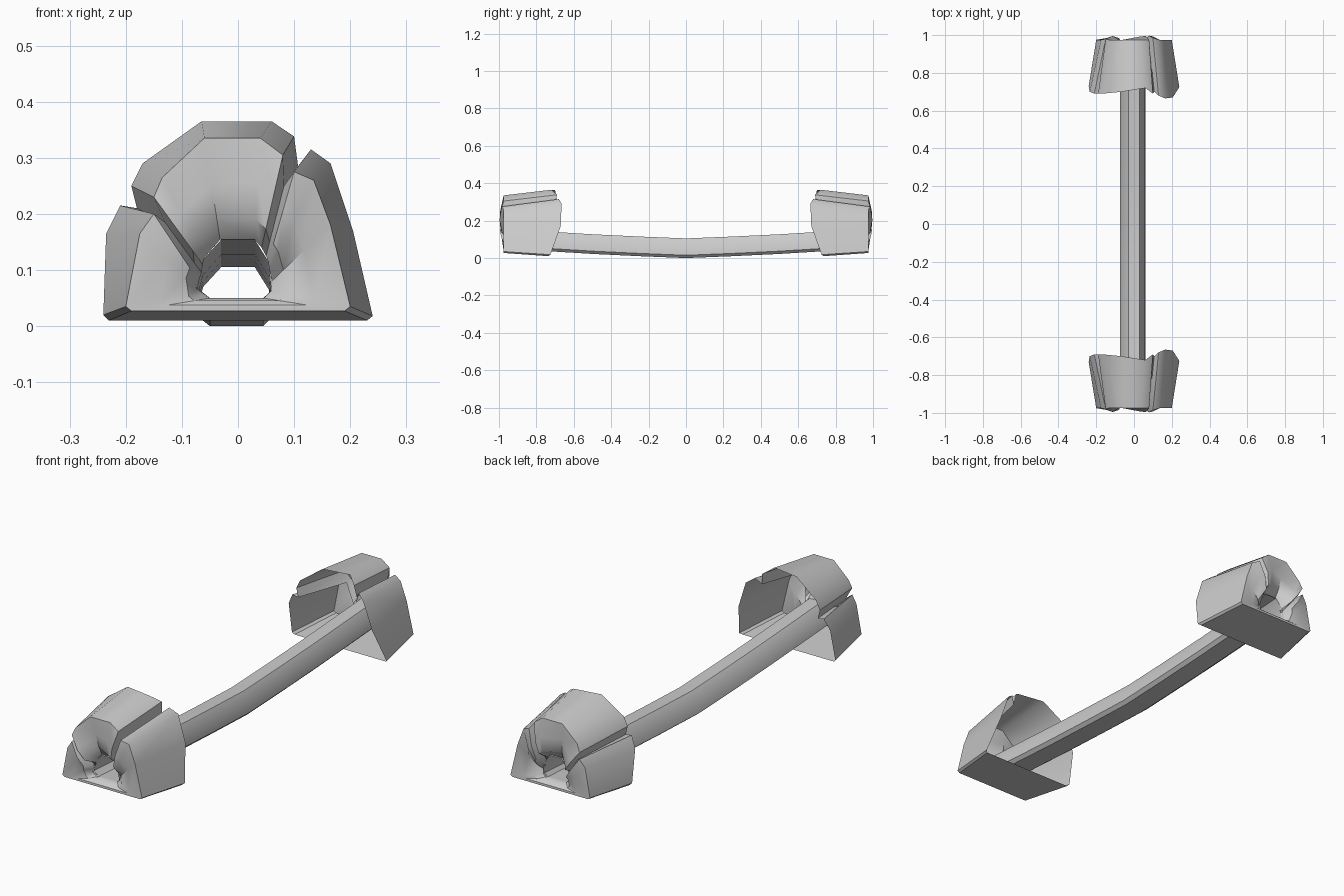
import bpy, math

def make(name, rings, angle):
    n = len(rings[0])
    verts = [p for r in rings for p in r]
    faces = []
    for k in range(len(rings) - 1):
        for i in range(n):
            j = (i + 1) % n
            faces.append((k*n + i, k*n + j, (k+1)*n + j, (k+1)*n + i))
    me = bpy.data.meshes.new(name)
    me.from_pydata(verts, [], faces)
    me.update()
    ob = bpy.data.objects.new(name, me)
    bpy.context.collection.objects.link(ob)
    bpy.ops.object.select_all(action='DESELECT')
    ob.select_set(True)
    bpy.context.view_layer.objects.active = ob
    bpy.ops.object.mode_set(mode='EDIT')
    bpy.ops.mesh.select_all(action='SELECT')
    bpy.ops.mesh.normals_make_consistent(inside=False)
    bpy.ops.object.mode_set(mode='OBJECT')
    bpy.ops.object.shade_smooth_by_angle(angle=math.radians(angle))
    return ob

# Slightly bowed open tube with a flat underside
section = [(-.05, 0), (.045, 0), (.06, .015), (.055, .065), (.03, .105),
           (-.03, .105), (-.062, .07), (-.075, .02)]
tube_path = [(-.94, .049), (-.5, .022), (-.25, .010), (0, 0),
             (.25, .010), (.5, .022), (.94, .049)]
make("wrapper_tube", [[(x, y, z + dz) for x, z in section] for y, dz in tube_path], 35)

# Pleated end: wide open rim (x, y, z), then the narrower gathered edge
rim = [(-.23, -.735, .01), (-.24, -.73, .02), (-.235, -.70, .165), (-.21, -.69, .215),
       (-.18, -.69, .21), (-.19, -.69, .25), (-.17, -.69, .29), (-.065, -.70, .365),
       (.06, -.72, .365), (.10, -.69, .338), (.107, -.70, .285), (.13, -.68, .315),
       (.165, -.665, .29), (.205, -.67, .17), (.24, -.725, .018), (.23, -.735, .01)]
edge = [(-.19, -.975, .027), (-.20, -.975, .035), (-.175, -.975, .165), (-.15, -.98, .20),
        (-.13, -.965, .185), (-.15, -.98, .23), (-.135, -.975, .265), (-.06, -.975, .335),
        (.04, -.975, .335), (.08, -.975, .305), (.082, -.955, .25), (.10, -.985, .275),
        (.135, -.975, .26), (.165, -.975, .18), (.20, -.975, .035), (.19, -.975, .027)]
# Hole outline where the pleats meet the tube
hole = [(-.05, .05), (-.06, .058), (-.072, .066), (-.07, .08), (-.065, .095),
        (-.063, .11), (-.06, .122), (-.032, .154), (.03, .154), (.042, .14),
        (.05, .125), (.054, .115), (.056, .10), (.06, .08), (.058, .062), (.045, .05)]
# Alternating ridge and valley depth of the pleats
fold = [0, 0, .012, .02, -.025, .02, .012, -.02, .018, .02, -.025, .022, .018, -.015, 0, 0]

def blend(t, y):
    return [(e[0] + (h[0] - e[0]) * t, y - f, e[2] + (h[1] - e[2]) * t)
            for e, h, f in zip(edge, hole, fold)]

for name, s in (("front_pleated_end", 1), ("back_pleated_end", -1)):
    rings = [rim, edge, blend(.45, -.975), blend(.8, -.965),
             [(x, -.93, z) for x, z in hole]]
    make(name, [[(x, y * s, z) for x, y, z in r] for r in rings], 40)
